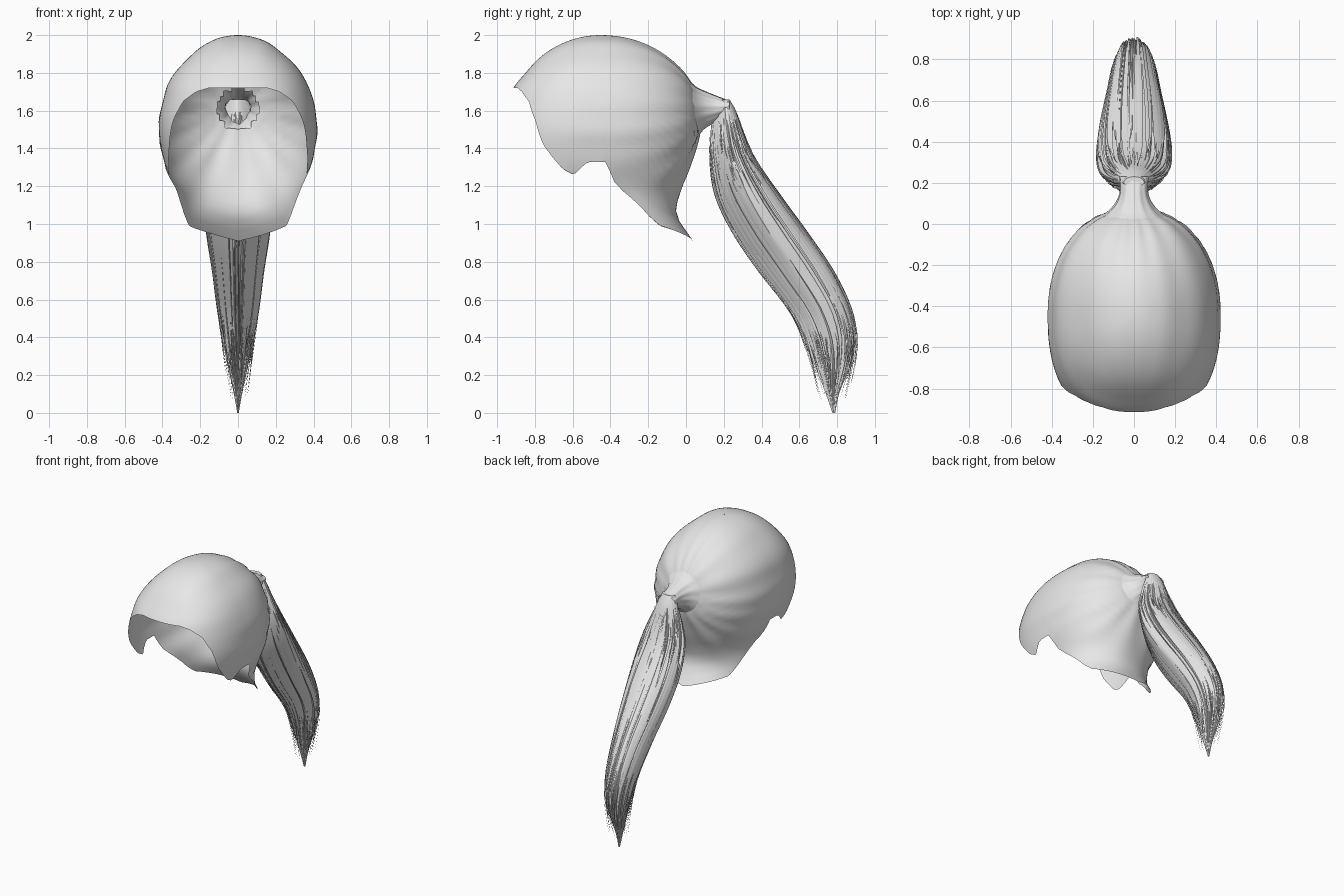
import bpy, bmesh, math, random
from mathutils import Vector
from mathutils.bvhtree import BVHTree

random.seed(4)
cube = bpy.data.objects.get("Cube")
if cube:
    bpy.data.objects.remove(cube, do_unlink=True)

hair = bpy.data.materials.new("light_grey_hair")
hair.use_nodes = True
hair.diffuse_color = (0.8, 0.8, 0.8, 1)
hair.node_tree.nodes["Principled BSDF"].inputs["Base Color"].default_value = (0.8, 0.8, 0.8, 1)


def sample(table, k, key=lambda v: v):
    """Smooth interpolation of table rows, whose first entry is the key."""
    ks = [key(row[0]) for row in table]
    q = min(max(key(k), min(ks)), max(ks))
    i = next(i for i in range(len(ks) - 1)
             if min(ks[i], ks[i + 1]) <= q <= max(ks[i], ks[i + 1]))
    h = ks[i + 1] - ks[i]
    t = (q - ks[i]) / h

    def slope(j, c):
        a, b = max(j - 1, 0), min(j + 1, len(ks) - 1)
        return (table[b][c] - table[a][c]) / (ks[b] - ks[a]) * h

    out = []
    for c in range(1, len(table[0])):
        p, q1 = table[i][c], table[i + 1][c]
        out.append((2*t**3 - 3*t**2 + 1) * p + (t**3 - 2*t**2 + t) * slope(i, c)
                   + (3*t**2 - 2*t**3) * q1 + (t**3 - t**2) * slope(i + 1, c))
    return out


def linear(table, k):
    for (a, u), (b, v) in zip(table, table[1:]):
        if a <= k <= b:
            return u + (v - u) * (k - a) / (b - a)
    return table[-1][1]


def finish(name, bm, angle):
    mesh = bpy.data.meshes.new(name)
    bm.to_mesh(mesh)
    bm.free()
    mesh.materials.append(hair)
    ob = bpy.data.objects.new(name, mesh)
    bpy.context.collection.objects.link(ob)
    bpy.ops.object.select_all(action='DESELECT')
    ob.select_set(True)
    bpy.context.view_layer.objects.active = ob
    bpy.ops.object.shade_smooth_by_angle(angle=math.radians(angle))


def loft(bm, rings, closed=True):
    rows = [[bm.verts.new(p) for p in ring] for ring in rings]
    n = len(rows[0])
    for upper, lower in zip(rows, rows[1:]):
        for c in range(n if closed else n - 1):
            d = (c + 1) % n
            bm.faces.new((upper[c], lower[c], lower[d], upper[d]))
    return rows


# Scalp shell: height, half width, front y, back y
CENTRE_Y = -0.45
SCALP = [(2.0, 0, -.45, -.45), (1.97, .14, -.62, -.26), (1.9, .24, -.75, -.12),
         (1.8, .335, -.85, -.01), (1.7, .385, -.925, .05), (1.5, .42, -.98, .075),
         (1.3, .385, -.97, .02), (1.17, .335, -.9, -.03), (1.05, .345, -.88, -.05),
         (.9, .37, -.85, .045)]
# Hairline height by angle from the front
HAIRLINE = [(0, 1.72), (20, 1.72), (31, 1.7), (43, 1.65), (52, 1.55), (59, 1.42),
            (71, 1.29), (77, 1.26), (85, 1.33), (92, 1.33), (98, 1.22),
            (105, 1.17), (122, 1.08), (135, .99), (180, .91)]
TIE = Vector((0, 0.1, 1.61))


def scalp_point(deg, t):
    bottom = linear(HAIRLINE, min(deg, 360 - deg))
    z = 2 - (2 - bottom) * max(t, 0.002) ** 2
    w, front, back = sample(SCALP, z, lambda v: math.sqrt(max(2 - v, 0)))
    a = math.radians(deg)
    s, c = math.sin(a), math.cos(a)
    power = 0.84 if c > 0 else 0.92
    depth = (front if c > 0 else back) - CENTRE_Y
    p = Vector((math.copysign(abs(s) ** power, s) * w,
                CENTRE_Y + abs(c) ** power * depth, z))
    # Combed folds that run towards the tie
    dist = (p - TIE).length
    around = math.atan2(p.x, p.z - TIE.z)
    fold = 0.007 * math.sin(15 * around + 2 * math.sin(3 * around))
    fold *= min(1, dist / 0.25) * max(0, 1 - dist / 0.95) * min(1, t * 1.5)
    mid = Vector((0, CENTRE_Y, 1.5))
    return p + (p - mid).normalized() * fold


COLS, ROWS = 180, 40
bm = bmesh.new()
loft(bm, [[scalp_point(360 * c / COLS, r / ROWS) for c in range(COLS)]
          for r in range(ROWS + 1)])
bmesh.ops.remove_doubles(bm, verts=bm.verts, dist=0.0015)
surface = BVHTree.FromBMesh(bm)


# Opening where the hair is gathered
def in_opening(p):
    return p.y > 0 and math.hypot(p.x, p.z - TIE.z) < 0.11


hole = [f for f in bm.faces if in_opening(f.calc_center_median())]
bmesh.ops.delete(bm, geom=hole, context='FACES')
finish("scalp_hair", bm, 50)

# Gathered neck, starting on the scalp: fraction, centre height, half width, half height
NECK = [(0, 1.615, .145, .14), (.12, 1.615, .118, .116), (.3, 1.615, .09, .095),
        (.55, 1.615, .07, .073), (.8, 1.618, .067, .05), (1, 1.622, .07, .03)]
bm = bmesh.new()
rings = []
for r in range(17):
    t = r / 16
    cz, hw, hh = sample(NECK, t)
    ring = []
    for c in range(48):
        a = math.tau * c / 48
        k = 1 + 0.025 * math.sin(12 * a) * min(1, t * 3)
        x0, z0 = NECK[0][2] * math.cos(a), NECK[0][1] + NECK[0][3] * math.sin(a)
        y0 = surface.ray_cast(Vector((x0, -0.3, z0)), Vector((0, 1, 0)))[0].y
        ring.append((hw * k * math.cos(a), y0 + (0.23 - y0) * t, cz + hh * k * math.sin(a)))
    rings.append(ring)
loft(bm, rings)
finish("gathered_neck", bm, 50)

# Ponytail: height, inner y, outer y, half width
TAIL = [(1.66, .17, .23, .05), (1.6, .15, .265, .075), (1.5, .13, .3, .115),
        (1.35, .125, .365, .165), (1.15, .155, .5, .18), (.95, .25, .645, .165),
        (.75, .385, .78, .135), (.55, .54, .875, .11), (.4, .62, .9, .085),
        (.25, .68, .87, .055), (.1, .74, .81, .022), (0, .775, .79, .004)]


def tail_point(a, z, scale=1.0, loose=0.0):
    inner, outer, _ = sample(TAIL, z)
    mid = (inner + outer) / 2
    i2, o2, hw = sample(TAIL, z + loose * min(1, max(0, (0.5 - z) * 2)))
    narrow = 1 - 0.55 * max(0, math.cos(a))
    return Vector((hw * scale * narrow * math.sin(a),
                   mid - (o2 - i2) / 2 * scale * math.cos(a), z))


COLS = 132
groove = [random.choice((0.9, 0.95, 1.0, 1.0)) - random.uniform(0, 0.04) for _ in range(COLS)]
bm = bmesh.new()
rings = []
for r in range(37):
    z = 1.66 * (1 - r / 36)
    depth = min(1, (1.66 - z) * 3)
    rings.append([tail_point(math.tau * c / COLS, z, 1 + (groove[c] - 1) * depth)
                  for c in range(COLS)])
rows = loft(bm, rings)
bm.faces.new(rows[0])
bm.faces.new(list(reversed(rows[-1])))
finish("ponytail_body", bm, 35)

# Loose ribbon strands over the ponytail, ending at staggered lengths
bm = bmesh.new()
for _ in range(110):
    a0 = random.uniform(0, math.tau)
    start, end = random.uniform(1.2, 1.6), random.uniform(0.06, 0.36)
    width, scale = random.uniform(0.03, 0.085), random.uniform(0.97, 1.03)
    drift, loose = random.uniform(-0.12, 0.12), random.uniform(0.0, 0.2)
    strip = []
    for k in range(23):
        t = k / 22
        z = start + (end - start) * t
        half = width * min(1, t * 6 + 0.1, (1 - t) * 3 + 0.04)
        a = a0 + drift * t
        strip.append([tail_point(a + s * half, z, scale + (0.012 if s == 0 else 0), loose)
                      for s in (-1, 0, 1)])
    loft(bm, strip, closed=False)
finish("ponytail_strands", bm, 35)
